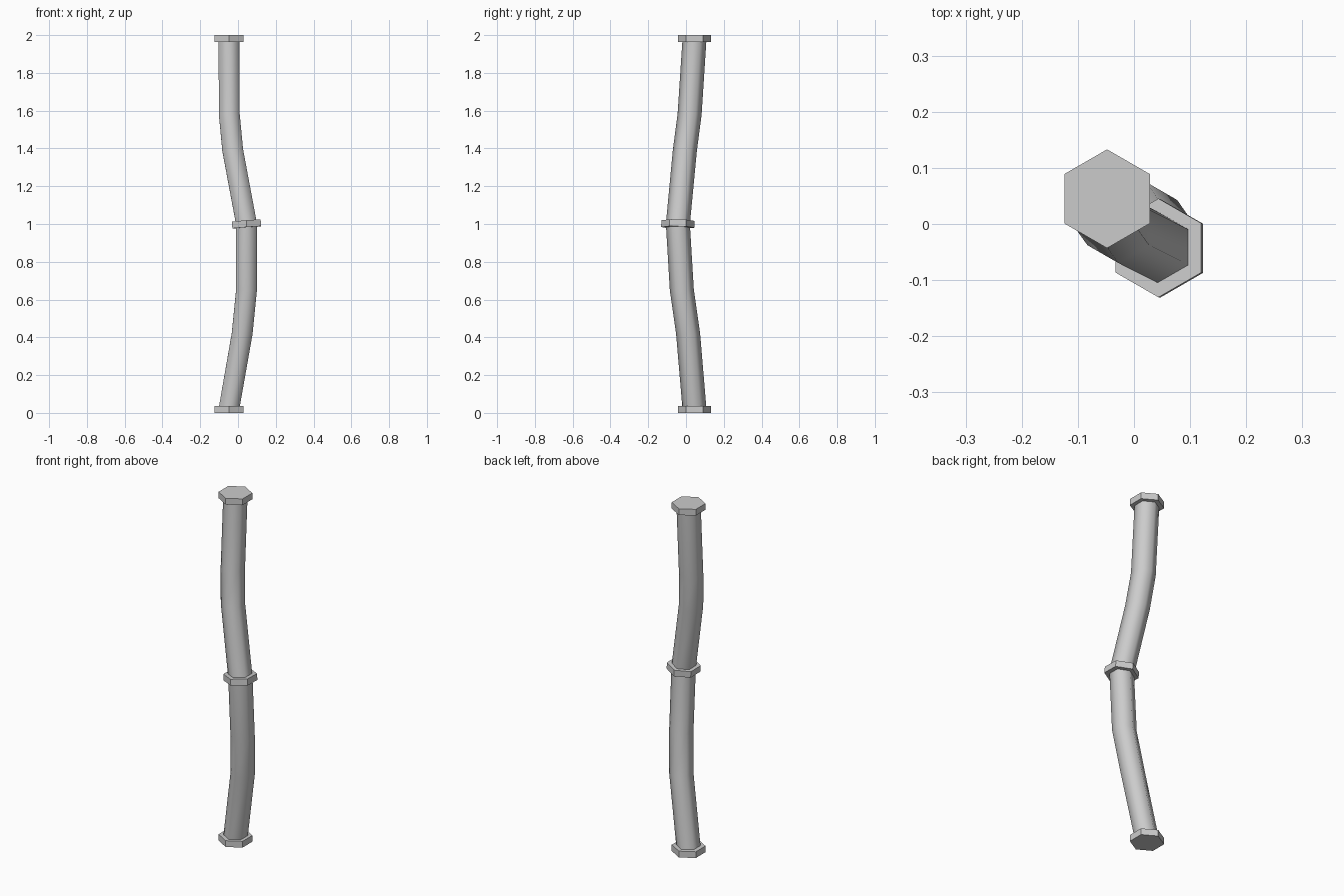
import bpy, bmesh, math
from mathutils import Vector

if "Cube" in bpy.data.objects:
    bpy.data.objects.remove(bpy.data.objects["Cube"])

SIDES = 6


def hex_ring(bm, centre, normal, radius):
    # Hexagon with points along y, sheared so its plane follows the normal
    n, c = Vector(normal), Vector(centre)
    verts = []
    for i in range(SIDES):
        a = math.pi / 2 + i * 2 * math.pi / SIDES
        x, y = radius * math.cos(a), radius * math.sin(a)
        verts.append(bm.verts.new(c + Vector((x, y, -(n.x * x + n.y * y) / n.z))))
    return verts


def loft(name, stations, radius, smooth):
    # Skin hexagonal rings along (centre, normal) stations and cap both ends
    bm = bmesh.new()
    rings = [hex_ring(bm, c, n, radius) for c, n in stations]
    for a, b in zip(rings, rings[1:]):
        for i in range(SIDES):
            j = (i + 1) % SIDES
            bm.faces.new((a[i], a[j], b[j], b[i])).smooth = smooth
    bm.faces.new(rings[0][::-1])
    bm.faces.new(rings[-1])
    bmesh.ops.recalc_face_normals(bm, faces=bm.faces)
    for e in bm.edges:
        if any(len(f.verts) == SIDES for f in e.link_faces):
            e.smooth = False
    mesh = bpy.data.meshes.new(name)
    bm.to_mesh(mesh)
    bm.free()
    obj = bpy.data.objects.new(name, mesh)
    bpy.context.collection.objects.link(obj)
    return obj


UP = (0, 0, 1)
JOINT = (-0.08, 0.02, 1)   # tilt of the middle joint

# Bent stalk segments
loft("lower_stalk", [((-0.048, 0.045, 0.02), UP),
                     ((0.022, 0.011, 0.42), (0.05, -0.03, 1)),
                     ((0.045, -0.022, 0.65), (0.03, -0.03, 1)),
                     ((0.045, -0.043, 1.0), JOINT)], 0.0635, True)
loft("upper_stalk", [((0.045, -0.043, 1.0), JOINT),
                     ((-0.028, -0.006, 1.39), (-0.06, 0.05, 1)),
                     ((-0.046, 0.019, 1.58), (-0.03, 0.04, 1)),
                     ((-0.048, 0.045, 1.98), UP)], 0.0635, True)

# Collars at the foot, middle joint and top
for name, x, y, z, n in (("foot_collar", -0.048, 0.045, 0.018, UP),
                         ("middle_collar", 0.045, -0.043, 1.0, JOINT),
                         ("top_collar", -0.048, 0.045, 1.982, UP)):
    axis = Vector(n).normalized() * 0.018
    c = Vector((x, y, z))
    loft(name, [(c - axis, n), (c + axis, n)], 0.088, False)
